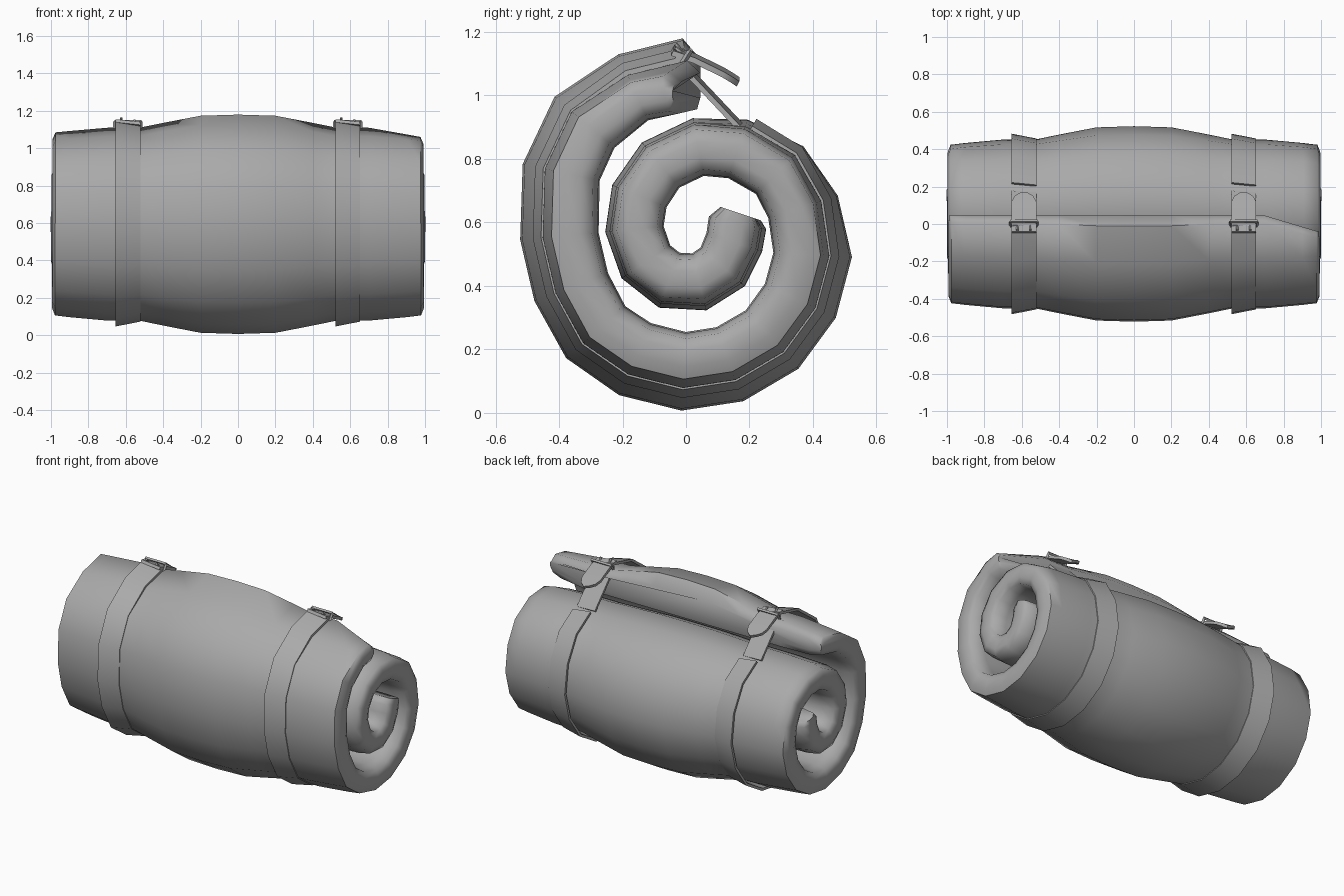
import bpy, bmesh, math
from mathutils import Vector

if "Cube" in bpy.data.objects:
    bpy.data.objects.remove(bpy.data.objects["Cube"], do_unlink=True)

grey = bpy.data.materials.new("plain grey")
grey.use_nodes = True
colour = (0.4, 0.4, 0.4, 1)
grey.diffuse_color = colour
grey.node_tree.nodes["Principled BSDF"].inputs["Base Color"].default_value = colour

# Rolled centre line (y, z), from the loose flap inward
ROLL = [(.045, 1.03), (.02, 1.03), (-.15, .99), (-.29, .89), (-.355, .75),
        (-.36, .56), (-.325, .41), (-.255, .28), (-.145, .205), (-.005, .17),
        (.125, .19), (.245, .26), (.325, .37), (.36, .5), (.34, .64),
        (.28, .75), (.16, .82), (.04, .83), (-.075, .775), (-.14, .68),
        (-.155, .58), (-.12, .48), (-.05, .425), (.04, .42), (.11, .465),
        (.145, .54), (.155, .6), (.165, .63)]
ROLL = [Vector(p) for p in ROLL]

# Half of the lengthwise outline: (x, thickness factor, bulge factor)
HALF = [(.99, .3, 0), (.975, .75, 0), (.9, .95, -.1), (.7, 1, .08), (.52, 1, .1),
        (.4, 1, .42), (.2, 1, .92)]
STATIONS = [(-x, t, b) for x, t, b in HALF] + [(0, 1, 1)] + HALF[::-1]


def normal(path, i):
    d = path[min(i + 1, len(path) - 1)] - path[max(i - 1, 0)]
    return Vector((d.y, -d.x)).normalized()


def finish(bm, name, angle):
    bmesh.ops.recalc_face_normals(bm, faces=bm.faces)
    me = bpy.data.meshes.new(name)
    bm.to_mesh(me)
    bm.free()
    me.materials.append(grey)
    ob = bpy.data.objects.new(name, me)
    bpy.context.collection.objects.link(ob)
    bpy.ops.object.select_all(action='DESELECT')
    ob.select_set(True)
    bpy.context.view_layer.objects.active = ob
    bpy.ops.object.shade_smooth_by_angle(angle=math.radians(angle))
    return ob


def loft(loops, name, angle):
    # Skin closed loops of points and cap both ends
    bm = bmesh.new()
    rings = [[bm.verts.new(p) for p in loop] for loop in loops]
    for a, b in zip(rings, rings[1:]):
        for j in range(len(a)):
            k = (j + 1) % len(a)
            bm.faces.new((a[j], a[k], b[k], b[j]))
    bm.faces.new(rings[0])
    bm.faces.new(rings[-1])
    return finish(bm, name, angle)


# Padded bedroll
loops = []
last = len(ROLL) - 1
for i, c in enumerate(ROLL):
    n = normal(ROLL, i)
    half = .085 if i > 2 else .075
    half *= .5 if i == 0 else .7 if i == last else 1
    bulge = .078 if i < 14 else max(.015, .078 - .018 * (i - 13))
    bulge *= .6 if i == 0 else 1
    stretch = 1 + .012 * i / last
    outer, inner = [], []
    for x, t, b in STATIONS:
        back = -.3 * max(0, x - .7) if i < 2 else 0
        o = c + n * (half * t + bulge * b)
        q = c - n * half * t
        outer.append((x * stretch, o.x + back, o.y + back * .3))
        inner.append((x * stretch, q.x + back, q.y + back * .3))
    loops.append(outer + inner[::-1])
loft(loops, "bedroll", 60)


def ribbon(path, x0, x1, lift0, lift1, thick, name):
    # Flat band along a (y, z) path, lifted differently at its two edges
    path = [Vector(p) for p in path]
    loops = []
    for i, c in enumerate(path):
        n = normal(path, i)
        a, b = c + n * lift0, c + n * lift1
        d, e = b - n * thick, a - n * thick
        loops.append([(x0, *a), (x1, *b), (x1, *d), (x0, *e)])
    return loft(loops, name, 30)


def bar(p, q, radius, name, sides=6):
    p, q = Vector(p), Vector(q)
    bm = bmesh.new()
    bmesh.ops.create_cone(bm, cap_ends=True, segments=sides, radius1=radius,
                          radius2=radius, depth=(q - p).length)
    turn = (q - p).to_track_quat('Z', 'Y').to_matrix().to_4x4()
    turn.translation = (p + q) / 2
    bm.transform(turn)
    return finish(bm, name, 40)


# Two buckled straps
for side, x0 in (("right", -.655), ("left", .52)):
    x1 = x0 + .133
    mid = (x0 + x1) / 2
    ribbon(ROLL[1:17], x0, x1, .123, .097, .016, side + "_strap")
    ribbon([(.17, .905), (.09, .99), (0, 1.085), (-.02, 1.125)],
           x0, x1, .012, .0, .016, side + "_strap_closing")
    # Loose tail with a rounded tip
    loops = []
    for y, z, w in ((-.04, 1.145, .066), (.03, 1.122, .066), (.12, 1.078, .066),
                    (.15, 1.06, .05), (.168, 1.048, .02)):
        loops.append([(mid - w, y, z + .01), (mid + w, y, z - .004),
                      (mid + w, y - .008, z - .02), (mid - w, y - .008, z - .006)])
    loft(loops, side + "_strap_tail", 30)
    # Buckle frame and prongs
    low, high = (-.024, 1.08), (.014, 1.142)
    for tag, p in (("lower", low), ("upper", high)):
        bar((x0 - .006, *p), (x1 + .006, *p), .009, f"{side}_buckle_{tag}_bar", 4)
    for tag, x in (("inner", x0 - .003), ("outer", x1 + .003)):
        bar((x, *low), (x, *high), .009, f"{side}_buckle_{tag}_side", 4)
    for k, x in enumerate((mid - .035, mid + .035)):
        bar((x, -.005, 1.125), (x, -.033, 1.162 - .012 * k), .007, f"{side}_prong_{k + 1}")
